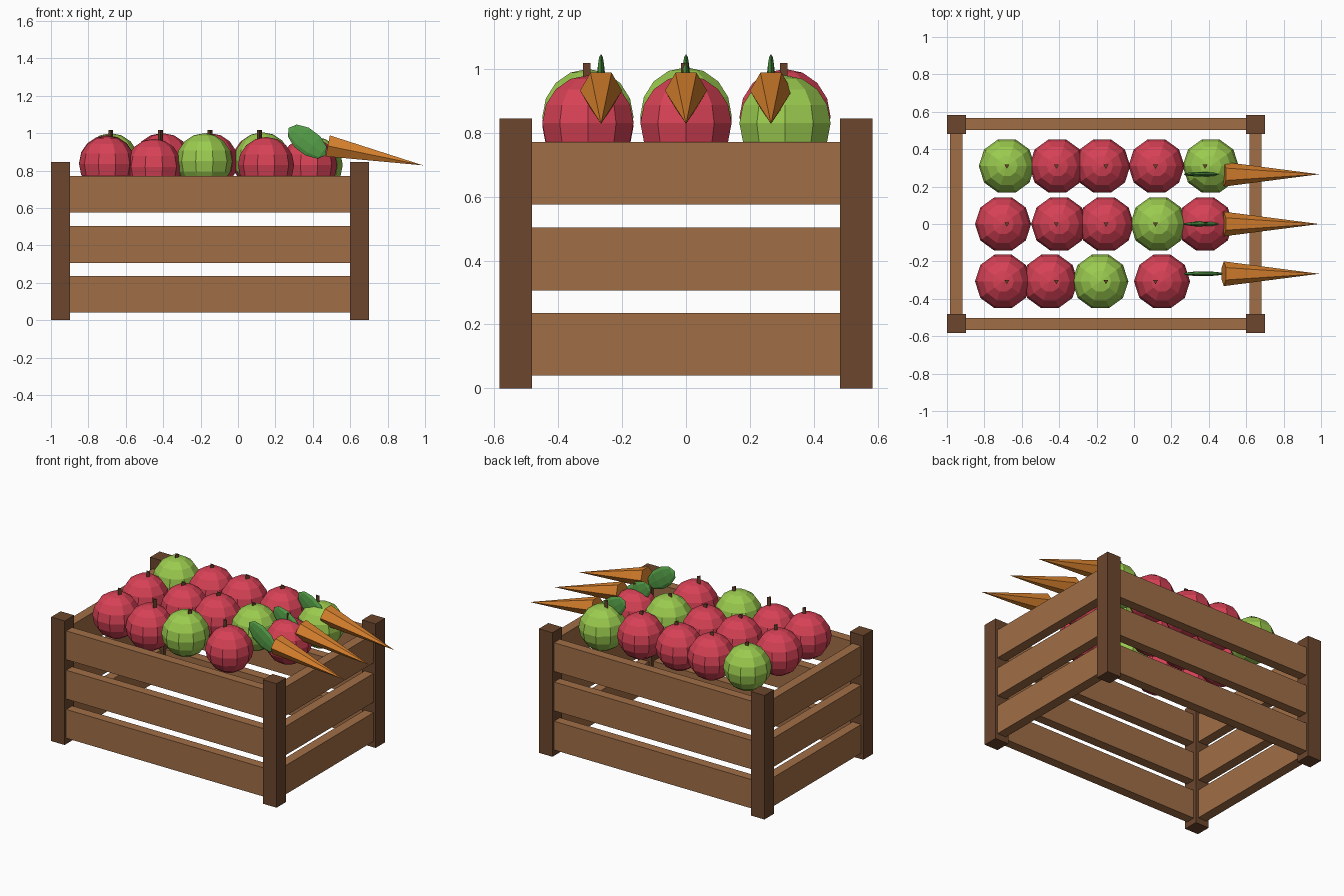
import bpy
from math import pi
from mathutils import Matrix, Vector

if "Cube" in bpy.data.objects:
    bpy.data.objects.remove(bpy.data.objects["Cube"], do_unlink=True)


def material(name, hexcode):
    lin = []
    for i in (0, 2, 4):
        c = int(hexcode[i:i + 2], 16) / 255
        lin.append(c / 12.92 if c <= 0.04045 else ((c + 0.055) / 1.055) ** 2.4)
    m = bpy.data.materials.new(name)
    m.use_nodes = True
    m.diffuse_color = (*lin, 1)
    m.node_tree.nodes["Principled BSDF"].inputs["Base Color"].default_value = (*lin, 1)
    return m


slat_wood = material("slat wood", "A06E46")
post_wood = material("post wood", "6B462D")
red = material("apple red", "D64155")
green = material("apple green", "9BCB4F")
orange = material("carrot orange", "DB832E")
leaf_green = material("leaf green", "559F48")
stem_brown = material("stem brown", "6B432B")


def finish(name, mat):
    ob = bpy.context.object
    ob.name = name
    ob.data.name = name
    ob.data.materials.append(mat)
    return ob


def box(name, lo, hi, mat):
    lo, hi = Vector(lo), Vector(hi)
    bpy.ops.mesh.primitive_cube_add(size=1)
    ob = finish(name, mat)
    ob.data.transform(Matrix.Translation((lo + hi) / 2) @ Matrix.Diagonal((*(hi - lo), 1)))


# Crate: four posts and three rows of slats, open at the bottom
LEFT, RIGHT, DEPTH, POST = -1.0, 0.7, 0.584, 0.102
for x in (LEFT, RIGHT - POST):
    for y in (-DEPTH, DEPTH - POST):
        box("post", (x, y, 0), (x + POST, y + POST, 0.845), post_wood)

for z in (0.04, 0.307, 0.575):
    top = z + 0.196
    for y in (-0.567, 0.503):
        box("long_slat", (LEFT + POST, y, z), (RIGHT - POST, y + 0.064, top), slat_wood)
    for x in (-0.983, 0.617):
        box("short_slat", (x, -DEPTH + POST, z), (x + 0.066, DEPTH - POST, top), slat_wood)


# Apples: nudged off a regular grid of upright stems
def apple(x, y, z, mat):
    bpy.ops.mesh.primitive_uv_sphere_add(segments=10, ring_count=8, radius=0.15,
                                         location=(x, y, z), rotation=(0, 0, pi / 2))
    finish("apple", mat)


def stem(x, y):
    bpy.ops.mesh.primitive_cylinder_add(vertices=3, radius=0.015, depth=0.08,
                                        location=(x, y, 0.978), rotation=(0, 0, pi))
    finish("apple_stem", stem_brown)


rows = {
    0.31: [(-0.68, 0.85, green), (-0.41, 0.85, red), (-0.17, 0.85, red),
           (0.12, 0.85, red), (0.41, 0.83, green)],
    0.0: [(-0.70, 0.84, red), (-0.40, 0.85, red), (-0.15, 0.85, red),
          (0.13, 0.855, green), (0.38, 0.83, red)],
    -0.307: [(-0.70, 0.835, red), (-0.45, 0.82, red), (-0.18, 0.85, green),
             (0.15, 0.83, red)],
}
for y, fruits in rows.items():
    for i, (x, z, mat) in enumerate(fruits):
        apple(x, y, z, mat)
        stem(-0.68 + 0.265 * i, y)


# Carrots: six-sided cones leaning over the right end, each with a flat leaf
def along(direction):
    return Vector(direction).to_track_quat('Z', 'Y').to_matrix().to_4x4()


def carrot(y):
    base, tip = Vector((0.48, y, 0.932)), Vector((0.99, y, 0.828))
    bpy.ops.mesh.primitive_cone_add(vertices=6, radius1=0.066, radius2=0,
                                    depth=(tip - base).length)
    ob = finish("carrot", orange)
    ob.data.transform(Matrix.Translation((base + tip) / 2) @ along(tip - base)
                      @ Matrix.Rotation(pi / 6, 4, 'Z'))


def leaf(y):
    bpy.ops.mesh.primitive_uv_sphere_add(segments=8, ring_count=5, radius=1)
    ob = finish("carrot_leaf", leaf_green)
    # Long axis tilts up to the left; the thin axis stays along y
    tilt = Matrix.Rotation(-0.93, 4, 'Y')
    ob.data.transform(Matrix.Translation((0.37, y, 0.955)) @ tilt
                      @ Matrix.Diagonal((0.068, 0.014, 0.123, 1)))


for y in (-0.266, 0, 0.266):
    carrot(y)
    leaf(y)
